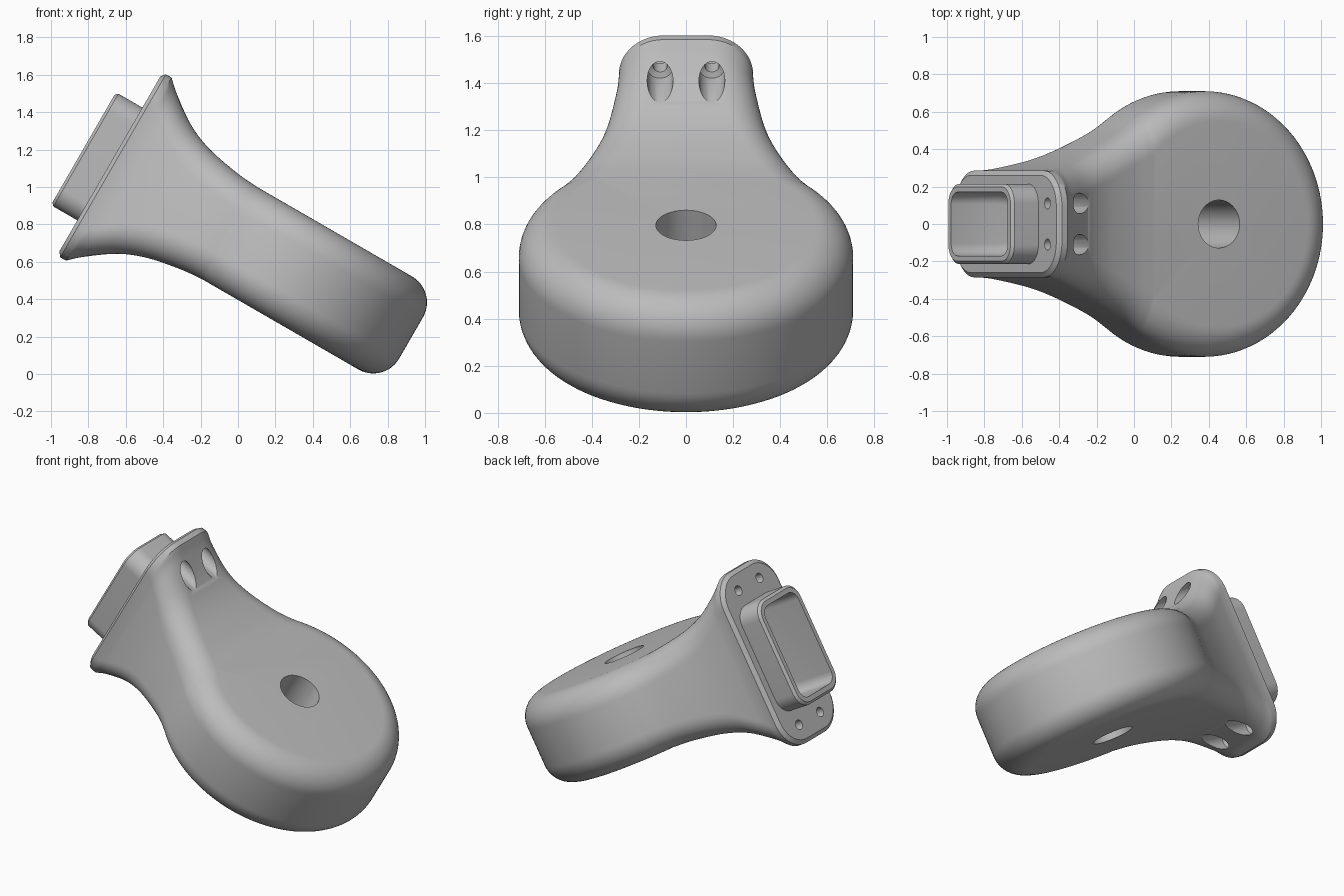
import bpy, bmesh, math
from mathutils import Matrix, Vector

TILT = math.radians(30)
MID = 0.63          # height of the body's centre plane, before tilting
DISC_U, DISC_R, DISC_H, FILLET = -0.005, 0.71, 0.287, 0.16

cube = bpy.data.objects.get("Cube")
if cube:
    bpy.data.objects.remove(cube, do_unlink=True)

grey = bpy.data.materials.new("satin grey")
grey.use_nodes = True
grey.diffuse_color = (0.5, 0.5, 0.5, 1)
grey.node_tree.nodes["Principled BSDF"].inputs["Base Color"].default_value = (0.5, 0.5, 0.5, 1)


def finish(bm, name):
    bmesh.ops.recalc_face_normals(bm, faces=bm.faces)
    mesh = bpy.data.meshes.new(name)
    bm.to_mesh(mesh)
    bm.free()
    mesh.materials.append(grey)
    ob = bpy.data.objects.new(name, mesh)
    bpy.context.collection.objects.link(ob)
    return ob


def rounded_section(u, half_h, half_w, ry, rz, steps=14):
    """Rounded rectangle across the long axis, with elliptical corners."""
    points = []
    for quarter, (sy, sz) in enumerate([(1, 1), (-1, 1), (-1, -1), (1, -1)]):
        for i in range(steps + 1):
            a = math.pi / 2 * (quarter + i / steps)
            points.append((u, sy * (half_w - ry) + ry * math.cos(a),
                           MID + sz * (half_h - rz) + rz * math.sin(a)))
    return points


def loft(name, sections):
    bm = bmesh.new()
    rings = [[bm.verts.new(p) for p in rounded_section(*s)] for s in sections]
    for a, b in zip(rings, rings[1:]):
        for i in range(len(a)):
            j = (i + 1) % len(a)
            bm.faces.new((a[i], a[j], b[j], b[i]))
    bm.faces.new(rings[0])
    bm.faces.new(rings[-1])
    return finish(bm, name)


def smooth_path(keys, steps=5):
    """Catmull-Rom interpolation through section keys."""
    keys = [Vector(k) for k in keys]
    ends = [2 * keys[0] - keys[1]] + keys + [2 * keys[-1] - keys[-2]]
    out = []
    for p, q, r, s in zip(ends, ends[1:], ends[2:], ends[3:]):
        for i in range(steps):
            t = i / steps
            out.append(0.5 * (2 * q + (r - p) * t + (2 * p - 5 * q + 4 * r - s) * t * t
                              + (3 * q - p - 3 * r + s) * t ** 3))
    return out + [keys[-1]]


def revolve(name, profile, centre, axis, segments):
    """Solid of revolution from (radius, height) pairs, open ends capped."""
    bm = bmesh.new()
    turn = Vector((0, 0, 1)).rotation_difference(Vector(axis)).to_matrix()
    rings = []
    for r, h in profile:
        rings.append([bm.verts.new(Vector(centre) + turn @ Vector(
            (r * math.cos(a), r * math.sin(a), h)))
            for a in (math.tau * i / segments for i in range(segments))])
    for a, b in zip(rings, rings[1:]):
        for i in range(segments):
            j = (i + 1) % segments
            bm.faces.new((a[i], a[j], b[j], b[i]))
    bm.faces.new(rings[0])
    bm.faces.new(rings[-1])
    return finish(bm, name)


def combine(target, other, operation):
    mod = target.modifiers.new(operation, "BOOLEAN")
    mod.object, mod.operation, mod.solver = other, operation, "EXACT"
    bpy.context.view_layer.objects.active = target
    bpy.ops.object.modifier_apply(modifier=mod.name)
    bpy.data.objects.remove(other, do_unlink=True)


def disc_section(u, shrink=0.0):
    """Neck section that matches the round body at a given place."""
    d = u - DISC_U
    side = math.sqrt(DISC_R ** 2 - d * d)
    flat = math.sqrt((DISC_R - FILLET) ** 2 - d * d)
    return (u, DISC_H - shrink, side - shrink, side - flat, FILLET)


# Round body with filleted rims
arc = [math.pi / 2 * i / 12 for i in range(13)]
rim = [(DISC_R - FILLET + FILLET * math.cos(a), DISC_H - FILLET + FILLET * math.sin(a)) for a in arc]
profile = [(r, -h) for r, h in reversed(rim)] + rim
body = revolve("lamp_body", profile, (DISC_U, 0, MID), (0, 0, 1), 128)

# Flared neck ending in a chamfered mounting flange
neck_keys = [(-1.10, 0.565, 0.285, 0.19, 0.19), (-1.03, 0.502, 0.297, 0.185, 0.185),
             (-0.88, 0.396, 0.34, 0.18, 0.18), (-0.73, 0.335, 0.40, 0.18, 0.17),
             (-0.54, 0.298, 0.495, 0.19, 0.165), disc_section(-0.41)]
flange = [(-1.155, 0.54, 0.26, 0.165, 0.165), (-1.135, 0.565, 0.285, 0.19, 0.19)]
neck = loft("neck", flange + smooth_path(neck_keys) + [disc_section(-0.3, 0.004)])
combine(body, neck, "UNION")

# Rectangular spigot standing out of the flange
spigot = loft("spigot", [(-1.318, 0.332, 0.198, 0.09, 0.09), (-1.303, 0.348, 0.214, 0.105, 0.105),
                         (-1.12, 0.348, 0.214, 0.105, 0.105)])
combine(body, spigot, "UNION")

# Spigot cavity running inwards to the central bore
cavity = loft("cavity_cutter", [(-1.4, 0.302, 0.17, 0.065, 0.065), (-1.04, 0.302, 0.17, 0.065, 0.065),
                                (-0.6, 0.15, 0.12, 0.06, 0.06), (DISC_U, 0.1, 0.1, 0.06, 0.06)])
combine(body, cavity, "DIFFERENCE")
bore = revolve("bore_cutter", [(0.128, -0.5), (0.128, 0.5)], (DISC_U, 0, MID), (0, 0, 1), 48)
combine(body, bore, "DIFFERENCE")

# Four screw holes with counterbores through the flared neck
for side in (-1, 1):
    for level in (-1, 1):
        screw = revolve("screw_cutter", [(0.03, -0.1), (0.03, 0.07), (0.055, 0.08), (0.055, 0.7)],
                        (-1.155, side * 0.11, MID + level * 0.445), (1, 0, 0), 32)
        combine(body, screw, "DIFFERENCE")

# Tilt the whole part and shade it
body.data.transform(Matrix.Rotation(TILT, 4, "Y"))
bpy.ops.object.select_all(action="DESELECT")
body.select_set(True)
bpy.context.view_layer.objects.active = body
bpy.ops.object.shade_smooth_by_angle(angle=math.radians(30))
body.name = "tilted_housing"
